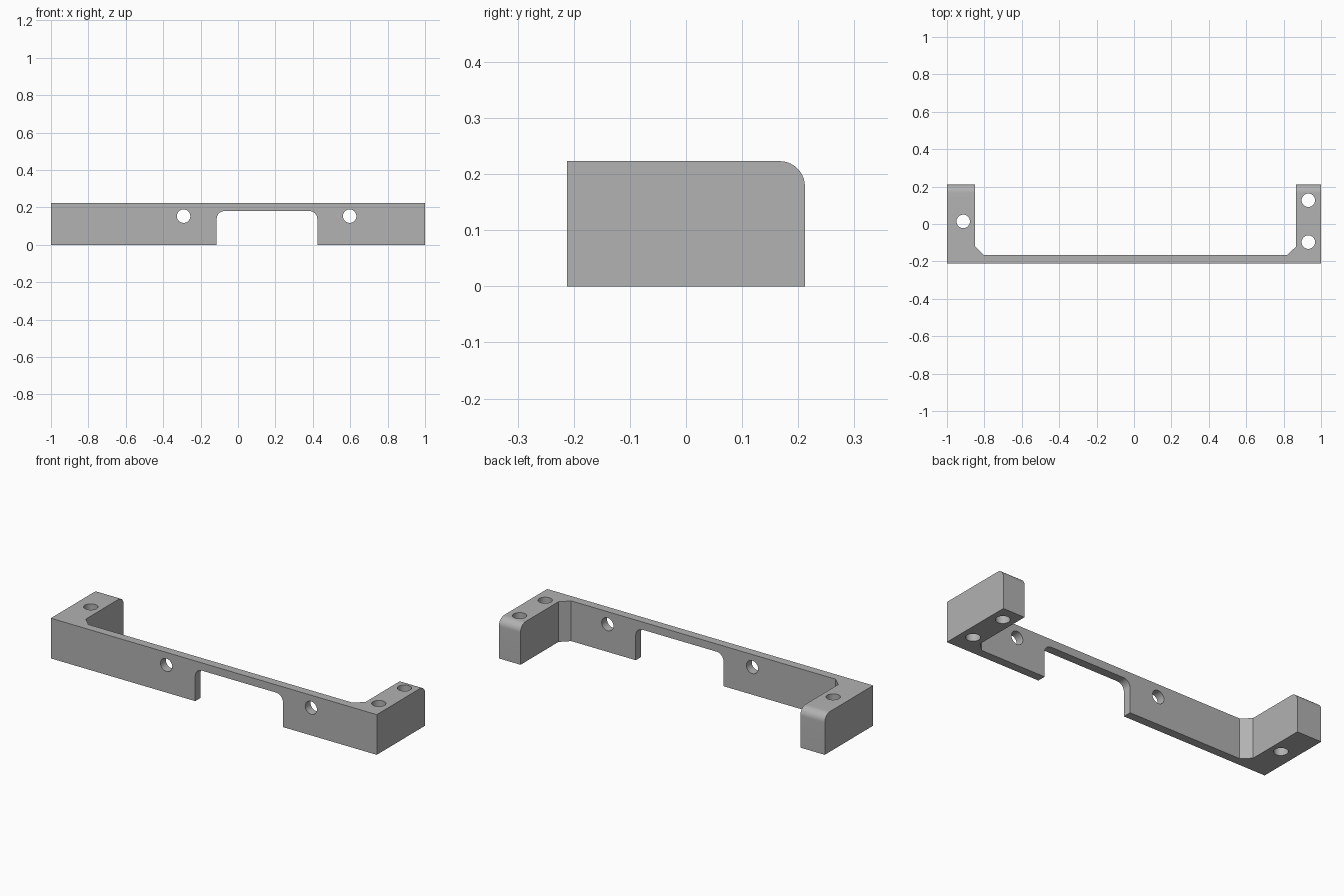
import bpy, bmesh
from math import pi
from mathutils import Matrix, Vector

cube = bpy.data.objects.get("Cube")
if cube:
    bpy.data.objects.remove(cube, do_unlink=True)

HALF_Y, HEIGHT = 0.212, 0.223
WALL_Y = -0.165

grey = bpy.data.materials.new("mid grey")
grey.use_nodes = True
grey.diffuse_color = (0.445, 0.445, 0.445, 1)
grey.node_tree.nodes["Principled BSDF"].inputs["Base Color"].default_value = grey.diffuse_color


def make_object(name, bm):
    bmesh.ops.recalc_face_normals(bm, faces=bm.faces[:])
    mesh = bpy.data.meshes.new(name)
    bm.to_mesh(mesh)
    bm.free()
    mesh.materials.append(grey)
    obj = bpy.data.objects.new(name, mesh)
    bpy.context.collection.objects.link(obj)
    return obj


def prism(points, depth):
    """Extrude a closed outline of 3D points along a vector."""
    bm = bmesh.new()
    face = bm.faces.new([bm.verts.new(p) for p in points])
    ext = bmesh.ops.extrude_face_region(bm, geom=[face])
    moved = [g for g in ext["geom"] if isinstance(g, bmesh.types.BMVert)]
    bmesh.ops.translate(bm, verts=moved, vec=depth)
    return bm


def round_edges(bm, test, radius):
    """Round the edges whose two ends both pass the test."""
    edges = [e for e in bm.edges if all(test(v.co) for v in e.verts)]
    bmesh.ops.bevel(bm, geom=edges, offset=radius, segments=10, profile=0.5, affect='EDGES')


def hole(name, centre, axis):
    bm = bmesh.new()
    turn = Matrix.Rotation(pi / 2, 4, 'X') if axis == 'Y' else Matrix()
    bmesh.ops.create_cone(bm, cap_ends=True, segments=40, radius1=0.036, radius2=0.036,
                          depth=0.6, matrix=Matrix.Translation(centre) @ turn)
    return make_object(name, bm)


# Bracket body: thin front wall with a return arm at each end
outline = [(-1, -HALF_Y), (1, -HALF_Y), (1, HALF_Y), (0.867, HALF_Y), (0.867, -0.12),
           (0.82, WALL_Y), (-0.803, WALL_Y), (-0.85, -0.12), (-0.85, HALF_Y), (-1, HALF_Y)]
body = prism([(x, y, 0) for x, y in outline], Vector((0, 0, HEIGHT)))
round_edges(body, lambda c: c.y > HALF_Y - 0.001 and c.z > HEIGHT - 0.001, 0.045)
bracket = make_object("bracket", body)

# Notch in the lower edge of the wall, with rounded upper corners
notch_outline = [(-0.114, -0.1), (0.424, -0.1), (0.424, 0.18), (-0.114, 0.18)]
notch = prism([(x, -0.3, z) for x, z in notch_outline], Vector((0, 0.2, 0)))
bm_top = lambda c: c.z > 0.179
edges = [e for e in notch.edges if all(bm_top(v.co) for v in e.verts)
         and abs(e.verts[0].co.y - e.verts[1].co.y) > 0.1]
bmesh.ops.bevel(notch, geom=edges, offset=0.042, segments=10, profile=0.5, affect='EDGES')
cutters = [make_object("notch_cutter", notch)]

# Screw holes: two through the wall, one in the right arm, two in the left arm
for x in (-0.291, 0.597):
    cutters.append(hole("wall_hole_cutter", (x, -0.2, 0.153), 'Y'))
for x, y in ((-0.913, 0.014), (0.932, 0.127), (0.932, -0.097)):
    cutters.append(hole("arm_hole_cutter", (x, y, 0.1), 'Z'))

bpy.ops.object.select_all(action='DESELECT')
bracket.select_set(True)
bpy.context.view_layer.objects.active = bracket
for cutter in cutters:
    cutter.hide_render = True
    mod = bracket.modifiers.new("cut", 'BOOLEAN')
    mod.operation = 'DIFFERENCE'
    mod.solver = 'EXACT'
    mod.object = cutter
    bpy.ops.object.modifier_apply(modifier=mod.name)
    bpy.data.objects.remove(cutter, do_unlink=True)

bpy.ops.object.shade_smooth_by_angle(angle=pi / 6)
